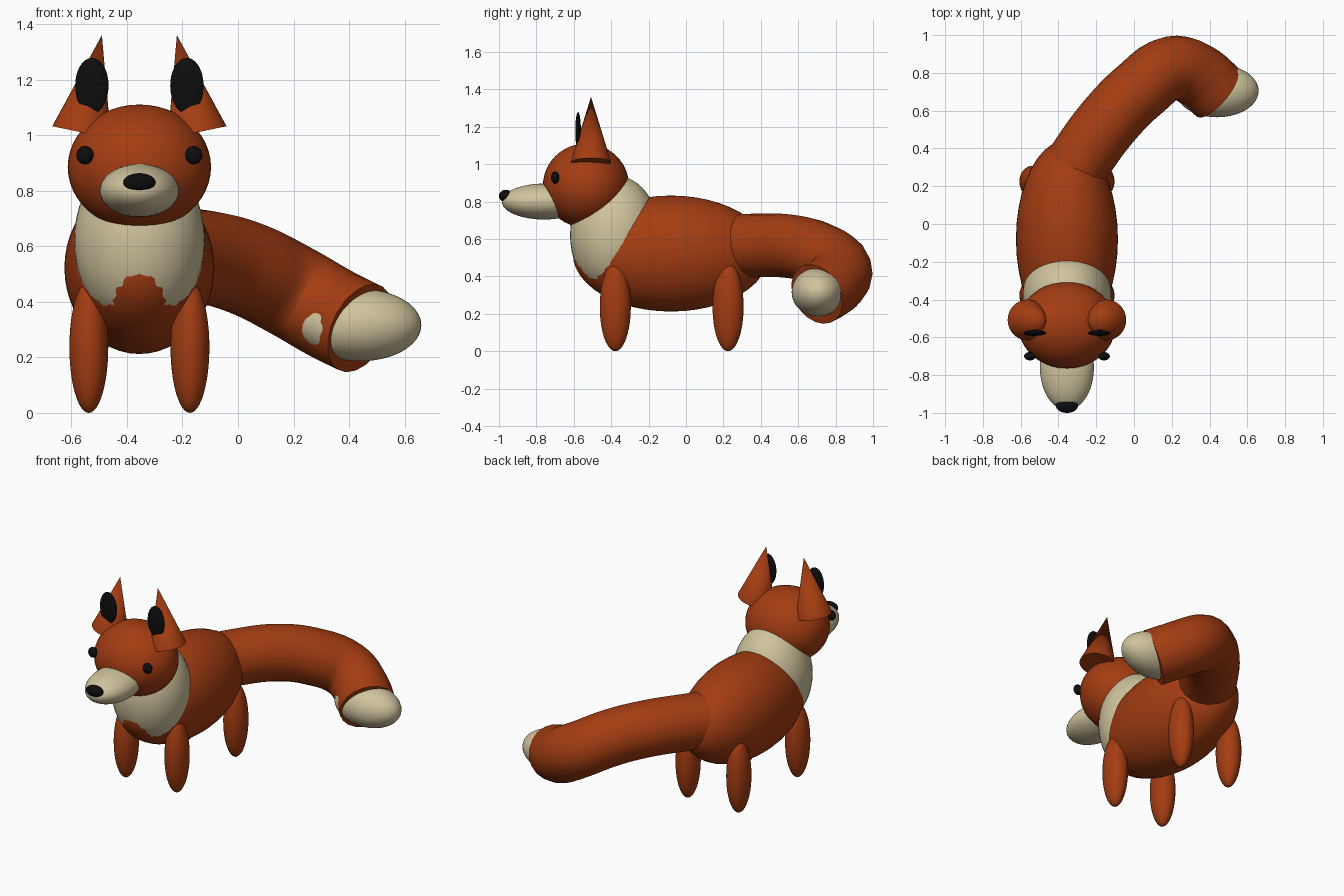
import bpy
from mathutils import Vector

if "Cube" in bpy.data.objects:
    bpy.data.objects.remove(bpy.data.objects["Cube"])


def material(name, rgb):
    m = bpy.data.materials.new(name)
    m.diffuse_color = (*rgb, 1.0)
    m.use_nodes = True
    m.node_tree.nodes["Principled BSDF"].inputs["Base Color"].default_value = m.diffuse_color
    return m


RUST = material("rust_orange", (0.37, 0.046, 0.006))
CREAM = material("cream", (0.63, 0.55, 0.34))
BLACK = material("black", (0.004, 0.004, 0.004))
CX = -0.355  # centre plane of the animal


def finish(name, mat):
    ob = bpy.context.object
    ob.name = name
    ob.data.materials.clear()
    ob.data.materials.append(mat)
    bpy.ops.object.shade_smooth_by_angle()
    return ob


def ellipsoid(name, centre, radii, mat):
    bpy.ops.mesh.primitive_uv_sphere_add(segments=40, ring_count=24, location=centre)
    bpy.context.object.scale = radii
    bpy.ops.object.transform_apply(location=False, rotation=False, scale=True)
    return finish(name, mat)


# Trunk and head
ellipsoid("body", (CX, -0.08, 0.522), (0.27, 0.525, 0.31), RUST)
ellipsoid("chest", (CX, -0.38, 0.62), (0.235, 0.24, 0.32), CREAM)
ellipsoid("head", (CX, -0.535, 0.885), (0.258, 0.23, 0.225), RUST)
ellipsoid("muzzle", (CX, -0.76, 0.80), (0.143, 0.225, 0.096), CREAM)
ellipsoid("nose", (CX, -0.963, 0.83), (0.058, 0.037, 0.033), BLACK)

# Paired parts
for side, s in (("left", 1), ("right", -1)):
    ellipsoid(side + "_eye", (CX + s * 0.196, -0.70, 0.928), (0.031, 0.022, 0.033), BLACK)
    for part, y in (("front_leg", -0.378), ("hind_leg", 0.225)):
        ellipsoid(f"{side}_{part}", (CX + s * 0.182, y, 0.237), (0.07, 0.083, 0.237), RUST)
    # Ear: cone leaning inward
    base = Vector((CX + s * 0.208, -0.508, 1.01))
    tip = Vector((CX + s * 0.135, -0.508, 1.36))
    axis = tip - base
    bpy.ops.mesh.primitive_cone_add(vertices=40, radius1=0.108, radius2=0,
                                    depth=axis.length, location=(base + tip) / 2,
                                    rotation=axis.to_track_quat('Z', 'Y').to_euler())
    finish(side + "_ear", RUST)
    ellipsoid(side + "_inner_ear", (CX + s * 0.171, -0.577, 1.178), (0.06, 0.015, 0.1), BLACK)

# Tail: round tube swept along a curved path
path = [(-0.355, 0.22, 0.56), (-0.27, 0.36, 0.565), (-0.12, 0.56, 0.56), (0.03, 0.71, 0.52),
        (0.2, 0.825, 0.435), (0.33, 0.79, 0.36), (0.44, 0.70, 0.305)]
curve = bpy.data.curves.new("tail", 'CURVE')
curve.dimensions = '3D'
curve.resolution_u = 5
curve.bevel_depth = 0.17
curve.bevel_resolution = 8
curve.use_fill_caps = True
spline = curve.splines.new('BEZIER')
spline.bezier_points.add(len(path) - 1)
for p, co in zip(spline.bezier_points, path):
    p.co = co
    p.handle_left_type = p.handle_right_type = 'AUTO'
tail = bpy.data.objects.new("tail", curve)
bpy.context.collection.objects.link(tail)
bpy.ops.object.select_all(action='DESELECT')
tail.select_set(True)
bpy.context.view_layer.objects.active = tail
bpy.ops.object.convert(target='MESH')
finish("tail", RUST)
ellipsoid("tail_tip", (0.44, 0.705, 0.316), (0.22, 0.14, 0.13), CREAM)
